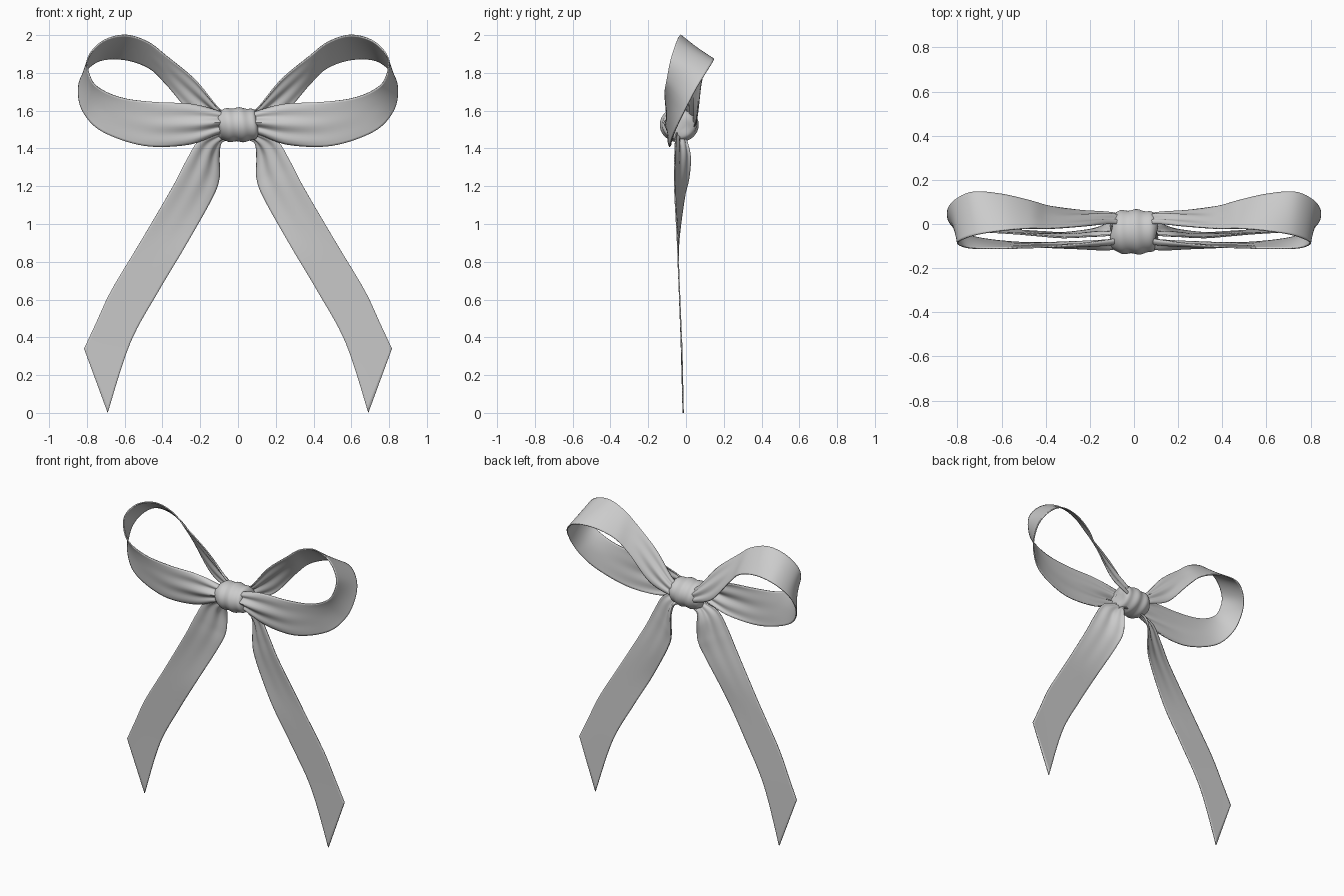
import bpy
import math
from mathutils import Vector

cube = bpy.data.objects.get("Cube")
if cube:
    bpy.data.objects.remove(cube, do_unlink=True)

satin = bpy.data.materials.new("grey_satin")
satin.use_nodes = True
GREY = (0.6, 0.6, 0.6, 1.0)
satin.diffuse_color = GREY
satin.node_tree.nodes["Principled BSDF"].inputs["Base Color"].default_value = GREY


def make_object(name, rows, closed=False, thickness=0.0):
    """Skin a grid of points into a smooth object."""
    n = len(rows[0])
    verts = [p for row in rows for p in row]
    faces = []
    for i in range(len(rows) - 1):
        for j in range(n if closed else n - 1):
            k = (j + 1) % n
            faces.append((i * n + j, i * n + k, (i + 1) * n + k, (i + 1) * n + j))
    if closed:
        faces.append(tuple(reversed(range(n))))
        faces.append(tuple(range(len(verts) - n, len(verts))))
    mesh = bpy.data.meshes.new(name)
    mesh.from_pydata(verts, [], faces)
    mesh.materials.append(satin)
    obj = bpy.data.objects.new(name, mesh)
    bpy.context.collection.objects.link(obj)
    bpy.ops.object.select_all(action="DESELECT")
    obj.select_set(True)
    bpy.context.view_layer.objects.active = obj
    bpy.ops.object.shade_smooth_by_angle(angle=math.radians(50))
    if thickness:
        solid = obj.modifiers.new("cloth_thickness", "SOLIDIFY")
        solid.thickness = thickness
        solid.offset = 0
    return obj


def spline(keys, steps):
    """Catmull-Rom through rows of numbers."""
    out = []
    for i in range(len(keys) - 1):
        a, b = keys[max(i - 1, 0)], keys[i]
        c, d = keys[i + 1], keys[min(i + 2, len(keys) - 1)]
        for s in range(steps):
            t = s / steps
            out.append([0.5 * (2 * q + (r - p) * t + (2 * p - 5 * q + 4 * r - w) * t ** 2
                               + (3 * q - p - 3 * r + w) * t ** 3)
                        for p, q, r, w in zip(a, b, c, d)])
    out.append(list(keys[-1]))
    return out


def ribbon(name, keys, side, steps=8, across=20):
    """Loft between two edges; the last number of a key sets the gathered folds."""
    secs = spline(keys, steps)
    mids = [(Vector(s[:3]) + Vector(s[3:6])) / 2 for s in secs]
    rows = []
    for i, s in enumerate(secs):
        a, b = Vector(s[:3]), Vector(s[3:6])
        along = mids[min(i + 1, len(mids) - 1)] - mids[max(i - 1, 0)]
        normal = along.cross(b - a).normalized()
        row = []
        for j in range(across + 1):
            v = j / across
            fold = math.sin(math.pi * v) + 0.3 * math.sin(5 * math.pi * v)
            p = a.lerp(b, v) + normal * s[6] * fold
            row.append((p.x * side, p.y, p.z))
        rows.append(row if side > 0 else row[::-1])
    return make_object(name, rows, thickness=0.007)


# Loop: front edge, back edge, fold depth; from behind the knot round to its front
LOOP = [
    (.04, .00, 1.57, .04, .03, 1.51, .01),
    (.11, .00, 1.62, .11, .045, 1.52, .02),
    (.23, -.01, 1.765, .24, .06, 1.58, .012),
    (.38, -.02, 1.89, .38, .08, 1.74, 0),
    (.48, -.02, 1.965, .47, .105, 1.825, 0),
    (.60, -.03, 2.0, .60, .135, 1.87, 0),
    (.72, -.05, 1.965, .73, .145, 1.865, 0),
    (.795, -.08, 1.875, .815, .105, 1.80, 0),
    (.78, -.10, 1.77, .845, .05, 1.71, 0),
    (.72, -.11, 1.71, .82, -.01, 1.595, 0),
    (.60, -.11, 1.665, .72, -.06, 1.49, 0),
    (.43, -.105, 1.645, .50, -.085, 1.415, .005),
    (.25, -.09, 1.635, .27, -.08, 1.42, .02),
    (.11, -.07, 1.60, .11, -.07, 1.475, .035),
    (.04, -.06, 1.57, .04, -.06, 1.49, .02),
]

# Tail: outer edge, inner edge, fold depth; from the knot to the slanted cut
TAIL = [
    (.04, -.04, 1.50, .04, .00, 1.45, -.01),
    (.12, -.05, 1.48, .09, .01, 1.43, -.015),
    (.21, -.055, 1.44, .10, .025, 1.35, -.015),
    (.28, -.06, 1.325, .10, .015, 1.24, -.01),
    (.35, -.06, 1.19, .14, -.01, 1.13, -.004),
    (.52, -.045, .90, .28, -.04, .88, 0),
    (.67, -.035, .65, .42, -.035, .645, 0),
    (.75, -.028, .48, .57, -.025, .37, 0),
    (.815, -.022, .34, .69, -.015, 0, 0),
]

for label, side in (("left", 1), ("right", -1)):
    ribbon(label + "_loop", LOOP, side)
    ribbon(label + "_tail", TAIL, side)

# Knot: a rounded band with slanting creases
rings = []
for i in range(49):
    a = math.pi * (0.01 + 0.98 * i / 48)
    x = -0.104 * math.cos(a)
    ring = []
    for j in range(64):
        t = math.tau * j / 64
        crease = 0.035 * math.sin(85 * x + 1.1 * math.sin(t + 0.5) + 0.6 * math.sin(2 * t))
        r = math.sin(a) ** 0.3 * (1 + crease + 4 * x * x)
        ring.append((x + 0.006 * math.sin(2 * t), -0.036 + 0.1 * r * math.cos(t),
                     1.525 + 0.09 * r * math.sin(t)))
    rings.append(ring)
make_object("knot", rings, closed=True)
